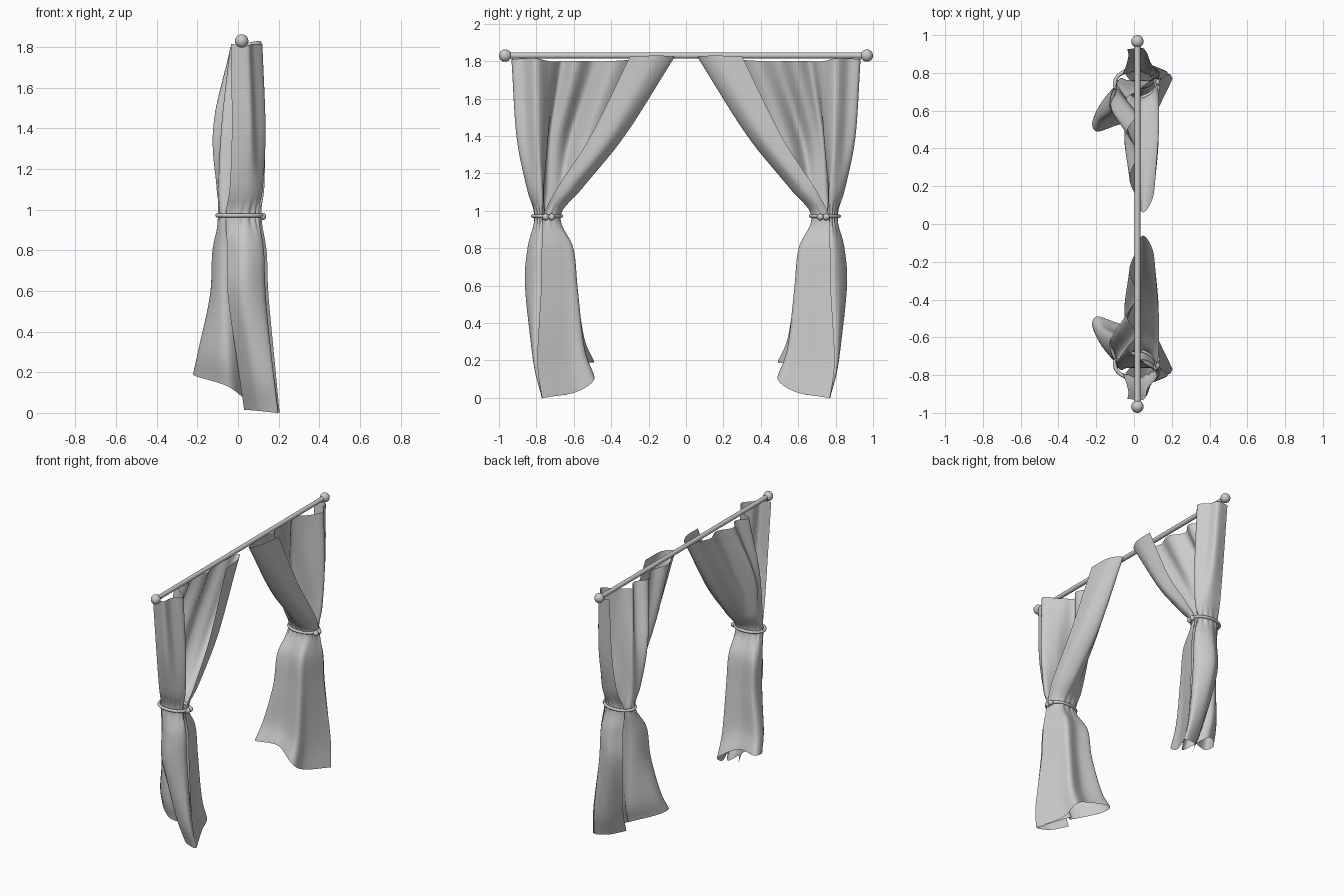
import bpy, bmesh, math
from mathutils import Vector

if "Cube" in bpy.data.objects:
    bpy.data.objects.remove(bpy.data.objects["Cube"])

# Horizontal sections of one curtain (x, y), outer edge -> leading edge
TOP = [(-.035,.925),(.05,.93),(.07,.87),(.12,.80),(.05,.73),(-.015,.66),
       (-.01,.55),(-.01,.42),(.0,.25),(.04,.065),(.10,.14),(.115,.30)]
HIGH = [(-.03,.89),(.06,.905),(.09,.85),(.135,.79),(.05,.74),(-.06,.73),
        (-.105,.65),(-.085,.57),(-.03,.46),(.03,.33),(.12,.39),(.13,.51)]
LOW = [(-.04,.845),(.05,.85),(.10,.82),(.12,.77),(.03,.76),(-.08,.75),
       (-.105,.69),(-.08,.64),(-.02,.60),(.05,.555),(.12,.61),(.13,.69)]
WAIST = [(-.06,.79),(.02,.81),(.08,.79),(.10,.77),(.04,.75),(-.07,.77),
         (-.095,.73),(-.07,.695),(-.02,.68),(.06,.675),(.10,.71),(.112,.76)]
MID = [(-.05,.80),(.03,.86),(.12,.82),(.13,.765),(.05,.71),(-.07,.75),
       (-.13,.67),(-.125,.585),(-.02,.60),(.08,.58),(.11,.65),(.15,.775)]
HEM = [(.03,.64),(.10,.745),(.195,.77),(.165,.71),(.06,.585),(-.05,.71),
       (-.205,.58),(-.20,.49),(-.05,.53),(.09,.49),(.12,.59),(.205,.77)]
HEM_Z = [.015, .01, 0, .01, .05, .13, .18, .19, .18, .10, .03, 0]
TOP_Z = [1.815, 1.81, 1.815, 1.815, 1.8, 1.8, 1.8, 1.8, 1.81, 1.82, 1.83, 1.825]


def mix(a, b, t):
    return [(p[0] + (q[0] - p[0]) * t, p[1] + (q[1] - p[1]) * t) for p, q in zip(a, b)]


def spline(pts, n):
    """Smooth curve through pts with n steps per span."""
    p = [2 * pts[0] - pts[1]] + pts + [2 * pts[-1] - pts[-2]]
    out = []
    for i in range(1, len(p) - 2):
        a, b, c, d = p[i - 1:i + 3]
        for k in range(n):
            t = k / n
            out.append(.5 * (2 * b + (c - a) * t + (2 * a - 5 * b + 4 * c - d) * t * t
                             + (3 * b - a - 3 * c + d) * t ** 3))
    return out + [pts[-1]]


def finish(bm, name):
    me = bpy.data.meshes.new(name)
    bm.to_mesh(me)
    bm.free()
    ob = bpy.data.objects.new(name, me)
    bpy.context.collection.objects.link(ob)
    for f in me.polygons:
        f.use_smooth = True


def ball(name, loc, r):
    bpy.ops.mesh.primitive_uv_sphere_add(segments=24, ring_count=16, radius=r, location=loc)
    bpy.context.object.name = name
    bpy.ops.object.shade_smooth()


def curtain(name, side):
    low_hem = [(x, y + .035) for x, y in HEM]
    levels = [(TOP, TOP_Z), (HIGH, [1.4] * 12), (LOW, [1.12] * 12), (WAIST, [.97] * 12),
              (mix(WAIST, MID, .75), [.8] * 12), (MID, [.58] * 12),
              (mix(MID, low_hem, .65), [.2 + .65 * h for h in HEM_Z]), (HEM, HEM_Z)]
    rows = [spline([Vector((x, y, h)) for (x, y), h in zip(sec, zs)], 8)
            for sec, zs in levels]
    cols = [spline([r[i] for r in rows], 10) for i in range(len(rows[0]))]
    bm = bmesh.new()
    grid = []
    for i, col in enumerate(cols):
        line = []
        # hanging folds across the flat back and leading part
        fold = .026 * math.sin((i - 36) / 32 * 5 * math.pi) if 36 <= i <= 68 else 0
        for p in col:
            # gathered wrinkles around the tie
            w = .004 * math.exp(-((p.z - .97) / .06) ** 2) * math.sin(i * 1.3)
            x = p.x + w - fold * max(0, min(1, (p.z - 1.0) / .5))
            line.append(bm.verts.new((x, side * (p.y + w), p.z)))
        grid.append(line)
    for a, b in zip(grid, grid[1:]):
        for j in range(len(a) - 1):
            q = (a[j], a[j + 1], b[j + 1], b[j])
            bm.faces.new(q if side > 0 else q[::-1])
    finish(bm, name)


def tie_ring(name, side):
    bm = bmesh.new()
    n, m, r = 48, 10, .010
    rings = []
    for i in range(n):
        a = 2 * math.pi * i / n
        ring = []
        for j in range(m):
            b = 2 * math.pi * j / m
            k = r * math.cos(b)
            ring.append(bm.verts.new((.008 + (.11 + k) * math.cos(a),
                                      side * (.743 + (.075 + k) * math.sin(a)),
                                      .972 + r * math.sin(b))))
        rings.append(ring)
    for i in range(n):
        for j in range(m):
            bm.faces.new((rings[i][j], rings[(i + 1) % n][j],
                          rings[(i + 1) % n][(j + 1) % m], rings[i][(j + 1) % m]))
    bmesh.ops.recalc_face_normals(bm, faces=bm.faces)
    finish(bm, name)


# Rod
bpy.ops.mesh.primitive_cylinder_add(vertices=24, radius=.016, depth=1.92,
                                    location=(.018, 0, 1.83), rotation=(math.pi / 2, 0, 0))
bpy.context.object.name = "rod"
bpy.ops.object.shade_smooth_by_angle()

# Mirrored parts
for side, tag in ((1, "right"), (-1, "left")):
    ball("finial_" + tag, (.018, side * .967, 1.83), .033)
    curtain("curtain_" + tag, side)
    tie_ring("tie_back_" + tag, side)
    for k, y in enumerate((.718, .75)):
        ball(f"tie_bead_{tag}_{k}", (.121, side * y, .967), .018)
